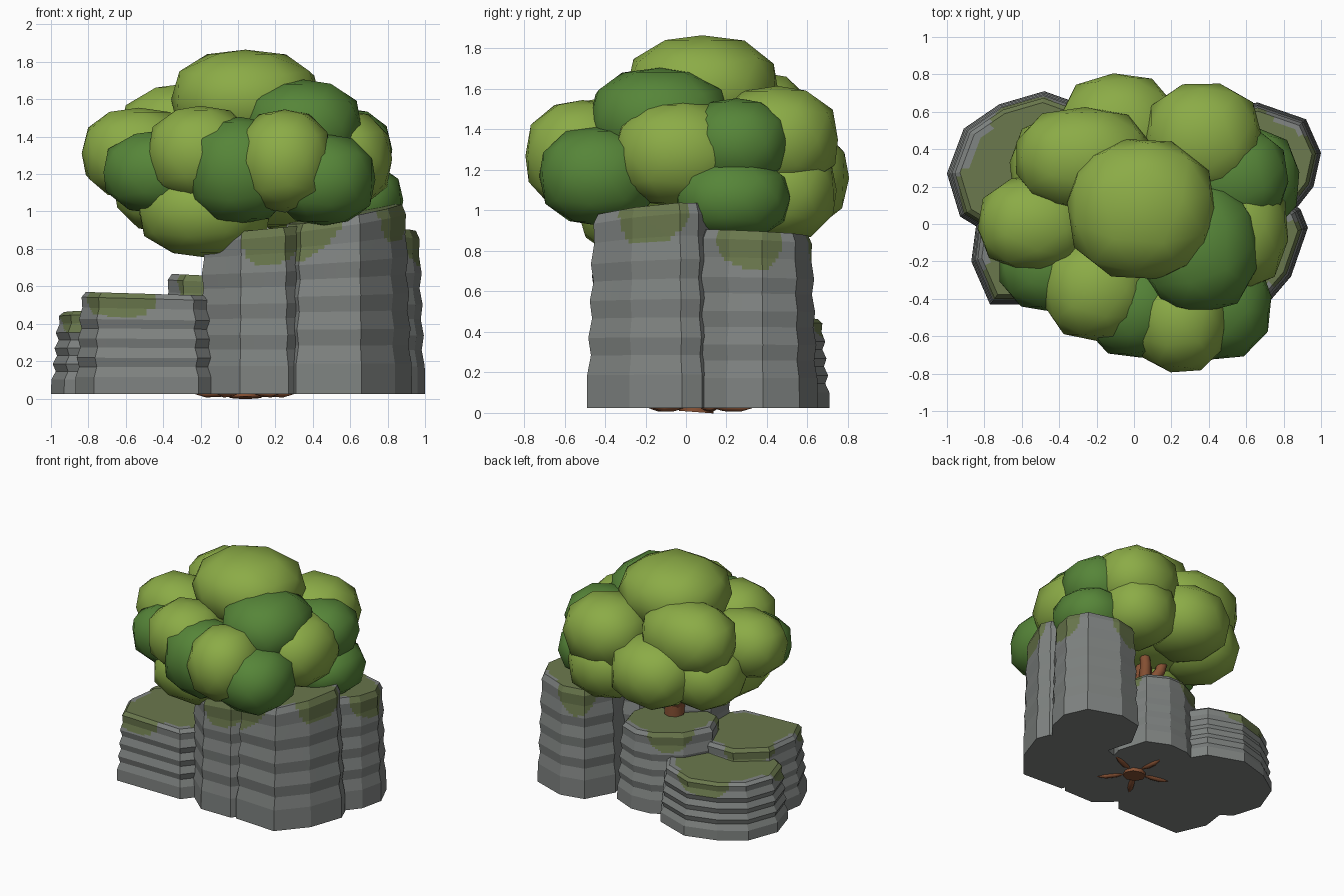
import bpy, bmesh, math, random
from mathutils import Vector, Matrix

if "Cube" in bpy.data.objects:
    bpy.data.objects.remove(bpy.data.objects["Cube"])

random.seed(4)


def material(name, rgb):
    m = bpy.data.materials.new(name)
    m.diffuse_color = (*rgb, 1)
    m.use_nodes = True
    m.node_tree.nodes["Principled BSDF"].inputs["Base Color"].default_value = m.diffuse_color
    return m


STONE = material("grey stone", (0.212, 0.226, 0.219))
MOSS = material("moss", (0.143, 0.185, 0.073))
LIGHT = material("light leaf green", (0.26, 0.41, 0.062))
DARK = material("dark leaf green", (0.093, 0.235, 0.04))
BARK = material("brown bark", (0.25, 0.085, 0.035))


def finish(bm, name, mats, smooth=False):
    bmesh.ops.recalc_face_normals(bm, faces=bm.faces)
    me = bpy.data.meshes.new(name)
    for f in bm.faces:
        f.smooth = smooth
    bm.to_mesh(me)
    bm.free()
    for m in mats:
        me.materials.append(m)
    ob = bpy.data.objects.new(name, me)
    bpy.context.collection.objects.link(ob)
    return ob


BASE = 0.025
SUB = 10  # fine columns per rock side, for rounded moss patches


def rock(name, corners, top, moss_dir, tilt):
    """Layered many-sided column with zigzag ledges and a mossy tilted top."""
    moss_dir = math.radians(moss_dir)
    pts = [Vector(c) for c in corners]
    sides = len(pts)
    cx = (min(p.x for p in pts) + max(p.x for p in pts)) / 2
    cy = (min(p.y for p in pts) + max(p.y for p in pts)) / 2
    pts = [p - Vector((cx, cy)) for p in pts]
    outline = [pts[i].lerp(pts[(i + 1) % sides], j / SUB)
               for i in range(sides) for j in range(SUB)]
    n = len(outline)
    # ledge profile: height fraction, radius scale
    prof = [(0, 1.0), (.17, .995), (.27, .945), (.36, .98), (.46, .93), (.55, .96),
            (.65, .91), (.74, .945)]
    end = [(.74, .945), (.85, .90), (.95, .91), (1, .85)]
    for (t0, r0), (t1, r1) in zip(end, end[1:]):
        prof += [(t0 + (t1 - t0) * k / 5, r0 + (r1 - r0) * k / 5) for k in range(1, 6)]
    walls = len(prof) - 1
    prof += [(1, .76)]
    bm = bmesh.new()
    rings = []
    for t, r in prof:
        ring = []
        for p in outline:
            q = p * r
            z = BASE + t * (top - BASE + (q.x * tilt[0] + q.y * tilt[1]) * t ** 2)
            ring.append(bm.verts.new((cx + q.x, cy + q.y, z)))
        rings.append(ring)
    bm.faces.new(rings[0])
    for k, (lo, hi) in enumerate(zip(rings, rings[1:])):
        for i in range(n):
            j = (i + 1) % n
            f = bm.faces.new((lo[i], lo[j], hi[j], hi[i]))
            c = f.calc_center_median()
            a = math.atan2(c.y - cy, c.x - cx)
            wave = math.cos(3 * (a - moss_dir)) + 0.15 * math.sin(7 * a)
            depth = 0.2 * (max(0, wave + 0.3) / 1.3) ** 0.4
            local_top = top + (c.x - cx) * tilt[0] + (c.y - cy) * tilt[1]
            if k >= walls:
                f.material_index = int(wave > -0.5)
            else:
                f.material_index = int(c.z > local_top - depth * min(1, top + .1))
    f = bm.faces.new(rings[-1])
    f.material_index = 1
    return finish(bm, name, (STONE, MOSS))


rock("rock_back_left",
     [(-1, .27), (-.93, .04), (-.7, -.1), (-.4, -.1), (-.15, .1), (-.07, .4), (-.2, .61),
      (-.48, .71), (-.72, .64), (-.91, .51)], .47, 100, (.02, -.02))
rock("rock_front_left",
     [(-.77, -.43), (-.21, -.43), (-.13, -.33), (-.12, .02), (-.3, .27), (-.6, .28),
      (-.83, .1), (-.87, -.2)], .56, -115, (-.03, 0))
rock("rock_back_middle",
     [(-.41, .2), (-.32, -.02), (0, -.13), (.28, 0), (.35, .24), (.28, .47), (.1, .55),
      (-.06, .54), (-.28, .42)], .65, 120, (-.05, 0))
rock("rock_front_middle",
     [(-.21, -.29), (.01, -.48), (.27, -.48), (.36, -.37), (.38, -.1), (.25, .1),
      (-.02, .12), (-.21, -.03)], .90, -70, (.1, 0))
rock("rock_front_right",
     [(.31, -.47), (.66, -.49), (.84, -.28), (.93, -.02), (.89, .08), (.6, .25),
      (.3, .15), (.21, -.2)], .985, -12, (.16, .05))
rock("rock_back_right",
     [(1, .38), (.92, .56), (.66, .65), (.47, .61), (.35, .39), (.42, .14), (.67, .03),
      (.85, .06), (.96, .2)], .89, -5, (.03, -.05))

# leaf clumps: centre, radii, dark or light
CLUMPS = [
    ("crown_top", .04, .08, 1.60, .39, .37, .26, 0),
    ("crown_upper_right", .35, -.13, 1.45, .31, .34, .25, 1),
    ("crown_upper_back_left", -.27, .35, 1.42, .36, .27, .26, 0),
    ("crown_upper_back_right", .37, .45, 1.35, .31, .30, .26, 0),
    ("crown_front_right", .25, -.51, 1.27, .25, .28, .27, 0),
    ("crown_front_left", -.20, -.35, 1.31, .28, .27, .25, 0),
    ("crown_front_middle", .01, -.44, 1.22, .28, .27, .28, 1),
    ("crown_left_front", -.40, -.23, 1.21, .32, .24, .22, 1),
    ("crown_left", -.53, 0, 1.31, .30, .25, .24, 0),
    ("crown_right", .54, -.03, 1.28, .28, .32, .26, 0),
    ("crown_right_back", .55, .25, 1.33, .27, .26, .22, 1),
    ("crown_right_low", .62, .23, 1.06, .26, .28, .20, 1),
    ("crown_right_front_low", .46, -.43, 1.17, .27, .29, .24, 1),
    ("crown_bottom_front", -.18, -.18, 1.01, .35, .35, .25, 0),
    ("crown_back", -.08, .49, 1.16, .32, .31, .26, 0),
    ("crown_back_right_low", .36, .46, 1.10, .28, .28, .25, 0),
    ("crown_back_left_low", -.37, .29, 1.14, .29, .29, .25, 0),
    ("crown_core", .05, .05, 1.16, .5, .45, .25, 0),
]
P = 2.5  # slightly boxy clumps
for name, x, y, z, rx, ry, rz, dark in CLUMPS:
    bm = bmesh.new()
    bmesh.ops.create_icosphere(bm, subdivisions=2, radius=1)
    bm.transform(Matrix.Rotation(random.uniform(0, 6.28), 4, 'Z'))
    for v in bm.verts:
        v.co *= 1.02 / sum(abs(c) ** P for c in v.co) ** (1 / P)
    bm.transform(Matrix.Translation((x, y, z)) @ Matrix.Diagonal((rx, ry, rz, 1)))
    finish(bm, name, [DARK if dark else LIGHT], True)


def limb(name, points, radii):
    """Tapered tube through a few points."""
    cu = bpy.data.curves.new(name, 'CURVE')
    cu.dimensions = '3D'
    cu.bevel_depth = 1
    cu.bevel_resolution = 2
    cu.use_fill_caps = True
    sp = cu.splines.new('POLY')
    sp.points.add(len(points) - 1)
    for p, co, r in zip(sp.points, points, radii):
        p.co = (*co, 1)
        p.radius = r
    cu.materials.append(BARK)
    ob = bpy.data.objects.new(name, cu)
    bpy.context.collection.objects.link(ob)


# trunk, branches and roots
limb("trunk", [(.04, .05, .004), (.04, .08, .4), (.01, .13, .72), (.01, .11, 1.1)],
     [.085, .08, .075, .05])
for i, (x, y) in enumerate([(-.14, .2), (.12, .22)]):
    limb(f"branch_{i + 1}", [(.01, .13, .7), (x * .6, y, .88), (x, y + .02, 1.1)],
         [.05, .04, .03])
for i in range(5):
    a = math.tau * (i + .3) / 5
    c, s = math.cos(a), math.sin(a)
    limb(f"root_{i + 1}", [(.04 + r * c, .05 + r * s, z) for r, z in
                           [(.06, .05), (.14, .034), (.22, .028), (.28, .03)]],
         [.02, .026, .022, .006])
